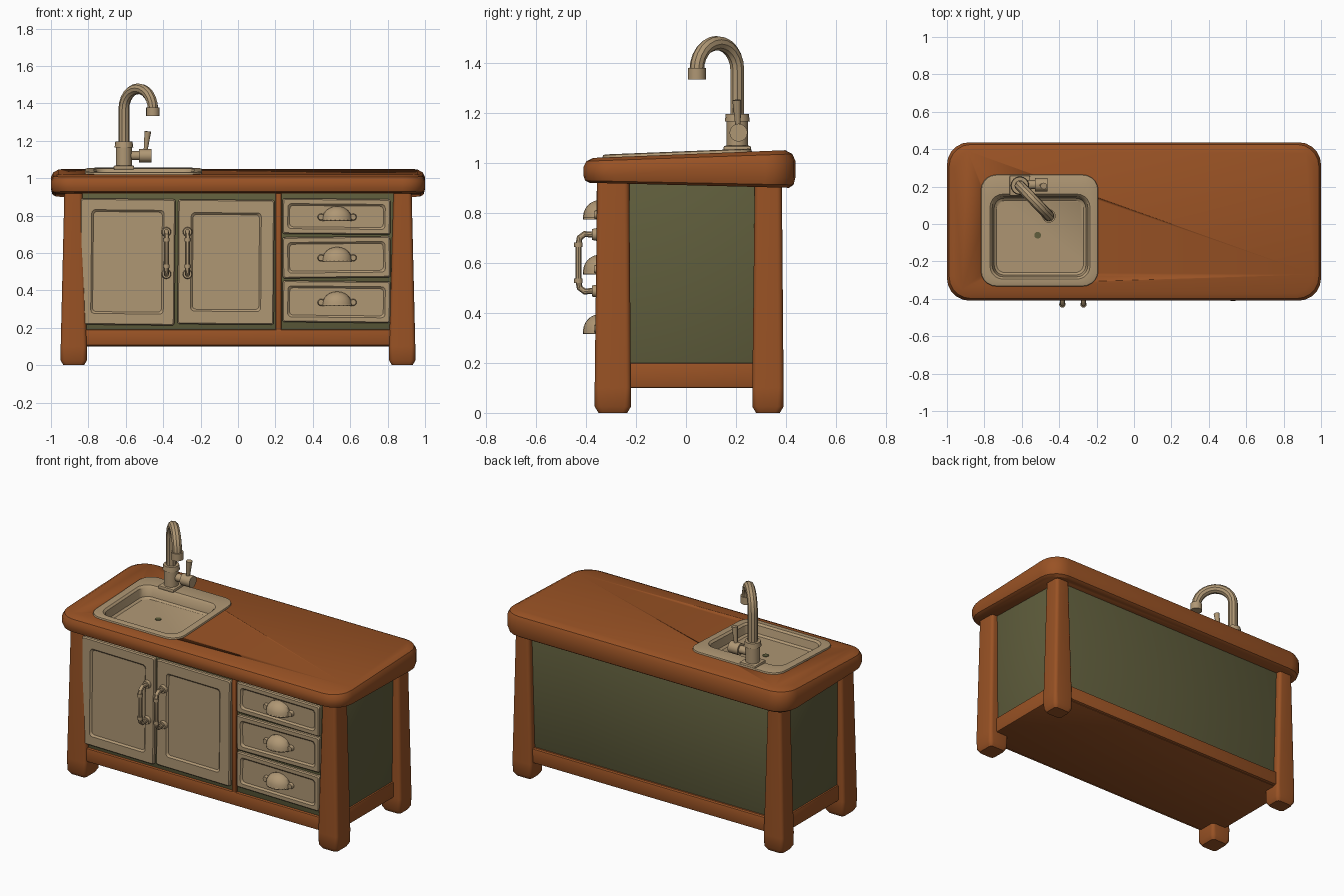
import bpy, bmesh
from math import sin, cos, pi, radians
from mathutils import Matrix, Vector

cube = bpy.data.objects.get("Cube")
if cube:
    bpy.data.objects.remove(cube)


def material(name, rgb):
    m = bpy.data.materials.new(name)
    m.use_nodes = True
    m.diffuse_color = (*rgb, 1)
    bsdf = m.node_tree.nodes["Principled BSDF"]
    bsdf.inputs["Base Color"].default_value = (*rgb, 1)
    bsdf.inputs["Roughness"].default_value = 0.7
    return m


WOOD = material("warm wood", (0.32, 0.085, 0.018))
CREAM = material("cream beige", (0.43, 0.31, 0.175))
OLIVE = material("olive green", (0.115, 0.11, 0.045))
UPRIGHT = Matrix.Rotation(pi / 2, 4, "X")   # local z becomes the front direction


def finish(name, bm, mat, matrix=Matrix()):
    bm.transform(matrix)
    bmesh.ops.recalc_face_normals(bm, faces=bm.faces)
    mesh = bpy.data.meshes.new(name)
    bm.to_mesh(mesh)
    bm.free()
    mesh.materials.append(mat)
    ob = bpy.data.objects.new(name, mesh)
    bpy.context.collection.objects.link(ob)
    bpy.ops.object.select_all(action="DESELECT")
    ob.select_set(True)
    bpy.context.view_layer.objects.active = ob
    bpy.ops.object.shade_smooth_by_angle(angle=radians(35))
    return ob


def loft(name, loops, mat, matrix=Matrix(), close_start=True):
    """Skin rounded rectangles (x0, x1, y0, y1, z, radius, slope along y)."""
    bm = bmesh.new()
    rings = []
    for x0, x1, y0, y1, z, r, slope in loops:
        ring = []
        corners = [(x1 - r, y1 - r), (x0 + r, y1 - r), (x0 + r, y0 + r), (x1 - r, y0 + r)]
        for q, (cx, cy) in enumerate(corners):
            for i in range(6):
                a = (q + i / 5) * pi / 2
                y = cy + r * sin(a)
                ring.append(bm.verts.new((cx + r * cos(a), y, z + slope * y)))
        rings.append(ring)
    for a, b in zip(rings, rings[1:]):
        for i in range(len(a)):
            j = (i + 1) % len(a)
            bm.faces.new((a[i], a[j], b[j], b[i]))
    bm.faces.new(rings[-1])
    if close_start:
        bm.faces.new(rings[0])
    return finish(name, bm, mat, matrix)


def inset(rect, d, z, r, slope=0):
    x0, x1, y0, y1 = rect
    return (x0 + d, x1 - d, y0 + d, y1 - d, z, r, slope)


def box(name, x0, x1, y0, y1, z0, z1, mat, bevel=0.008):
    bm = bmesh.new()
    bmesh.ops.create_cube(bm, size=1)
    size = Matrix.Diagonal((x1 - x0, y1 - y0, z1 - z0, 1))
    move = Matrix.Translation(((x0 + x1) / 2, (y0 + y1) / 2, (z0 + z1) / 2))
    bm.transform(move @ size)
    bmesh.ops.bevel(bm, geom=bm.edges[:], offset=bevel, segments=2, affect="EDGES", profile=0.5)
    return finish(name, bm, mat)


def rod(name, a, b, r1, r2, mat, sides=16):
    a, b = Vector(a), Vector(b)
    bm = bmesh.new()
    bmesh.ops.create_cone(bm, cap_ends=True, segments=sides, radius1=r1, radius2=r2, depth=(b - a).length)
    turn = (b - a).to_track_quat("Z", "Y").to_matrix().to_4x4()
    return finish(name, bm, mat, Matrix.Translation((a + b) / 2) @ turn)


def tube(name, points, radius, mat):
    curve = bpy.data.curves.new(name, "CURVE")
    curve.dimensions = "3D"
    curve.bevel_depth = radius
    curve.bevel_resolution = 3
    curve.use_fill_caps = True
    spline = curve.splines.new("POLY")
    spline.points.add(len(points) - 1)
    for p, co in zip(spline.points, points):
        p.co = (*co, 1)
    temp = bpy.data.objects.new(name + "_path", curve)
    bpy.context.collection.objects.link(temp)
    mesh = temp.evaluated_get(bpy.context.evaluated_depsgraph_get()).to_mesh()
    bm = bmesh.new()
    bm.from_mesh(mesh)
    bpy.data.objects.remove(temp)
    return finish(name, bm, mat)


# Cabinet body, base tray and divider
box("cabinet_body", -0.9, 0.89, -0.335, 0.35, 0.15, 0.93, OLIVE)
box("base_tray", -0.91, 0.9, -0.335, 0.355, 0.1, 0.2, WOOD)
box("front_rail", -0.85, 0.84, -0.352, -0.3, 0.105, 0.19, WOOD)
box("back_rail", -0.85, 0.84, 0.3, 0.372, 0.105, 0.195, WOOD)
box("divider_post", 0.2, 0.232, -0.35, -0.3, 0.18, 0.93, WOOD)

# Tapered legs
for side, sx in (("right", -1), ("left", 1)):
    for end, y0, y1 in (("front", -0.365, -0.22), ("back", 0.265, 0.39)):
        xa, xb = sorted((sx * 0.808, sx * 0.948))
        xc, xd = sorted((sx * 0.832, sx * 0.928))
        foot = (xa, xb, y0, y1)
        loft(f"{side}_{end}_leg", [
            inset(foot, 0.015, 0, 0.02), inset(foot, 0, 0.025, 0.025), inset(foot, 0, 0.1, 0.02),
            (xc, xd, y0 + 0.01, y1 - 0.007, 0.94, 0.02, 0)], WOOD)

# Countertop, sloping gently up to the back
TOP = (-1, 1, -0.41, 0.437)
counter = loft("countertop", [
    inset(TOP, 0.025, 0.91, 0.1, -0.025), inset(TOP, 0.007, 0.92, 0.12, -0.02),
    inset(TOP, 0, 0.945, 0.12, -0.01), inset(TOP, 0, 0.995, 0.12, 0.03),
    inset(TOP, 0.012, 1.02, 0.115, 0.035), inset(TOP, 0.04, 1.034, 0.1, 0.04)], WOOD)

# Hole for the basin
HOLE = (-0.78, -0.22, -0.31, 0.17)
cutter = loft("basin_cutter", [inset(HOLE, 0, 0.955, 0.07), inset(HOLE, 0, 1.15, 0.07)], WOOD)
cutter.hide_render = True
cutter.hide_viewport = True
cut = counter.modifiers.new("basin_hole", "BOOLEAN")
cut.operation = "DIFFERENCE"
cut.solver = "EXACT"
cut.object = cutter

# Sink rim and basin
RIM, BOWL = (-0.82, -0.19, -0.335, 0.265), (-0.77, -0.235, -0.295, 0.16)
loft("sink", [
    inset(RIM, 0, 1.03, 0.085, 0.04), inset(RIM, 0.004, 1.043, 0.08, 0.04),
    inset(RIM, 0.012, 1.046, 0.075, 0.04), inset(BOWL, 0, 1.045, 0.07, 0.04),
    inset(BOWL, 0.012, 1.034, 0.06, 0.04), inset(BOWL, 0.022, 0.985, 0.055, 0.03),
    inset(BOWL, 0.035, 0.975, 0.045, 0.03)], CREAM, close_start=False)
rod("sink_drain", (-0.515, -0.06, 0.968), (-0.515, -0.06, 0.977), 0.018, 0.018, OLIVE)


def fronted_panel(name, rect, border, turn=0):
    """Door or drawer front with a recessed field."""
    x0, x1, z0, z1 = rect
    mid = Matrix.Translation(((x0 + x1) / 2, 0, (z0 + z1) / 2))
    spin = mid @ Matrix.Rotation(radians(turn), 4, "Y") @ mid.inverted()
    loft(name, [
        inset(rect, 0, 0.32, 0.012), inset(rect, 0, 0.35, 0.012), inset(rect, 0.006, 0.357, 0.01),
        inset(rect, border, 0.357, 0.02), inset(rect, border + 0.01, 0.347, 0.02)],
        CREAM, spin @ UPRIGHT)


# Doors with bar handles
fronted_panel("right_door", (-0.845, -0.337, 0.215, 0.89), 0.06, 0.6)
fronted_panel("left_door", (-0.322, 0.193, 0.218, 0.885), 0.07, 0.4)
for name, x in (("right_door_handle", -0.383), ("left_door_handle", -0.27)):
    tube(name, [(x, -0.35, 0.49), (x, -0.405, 0.485), (x, -0.425, 0.5), (x, -0.43, 0.53),
                (x, -0.43, 0.67), (x, -0.425, 0.7), (x, -0.405, 0.715), (x, -0.35, 0.71)], 0.013, CREAM)
    for end, z in (("lower", 0.487), ("upper", 0.713)):
        rod(f"{name}_{end}_mount", (x, -0.35, z), (x, -0.375, z), 0.027, 0.022, CREAM)
        rod(f"{name}_{end}_collar", (x, -0.43, 0.6 + (z - 0.6) * 0.55),
            (x, -0.43, 0.6 + (z - 0.6) * 0.72), 0.017, 0.017, CREAM)

# Drawers with cup pulls
for name, z0, z1, turn in (("upper", 0.7, 0.89, 0.5), ("middle", 0.467, 0.687, -0.6), ("lower", 0.228, 0.45, 0.6)):
    fronted_panel(f"{name}_drawer", (0.238, 0.815, z0, z1), 0.028, turn)
    zc = (z0 + z1) / 2 - 0.015
    bm = bmesh.new()
    bmesh.ops.create_uvsphere(bm, u_segments=20, v_segments=12, radius=1)
    for normal in ((0, 0, -1), (0, 1, 0)):
        bmesh.ops.bisect_plane(bm, geom=bm.verts[:] + bm.edges[:] + bm.faces[:],
                               plane_co=(0, 0, 0), plane_no=normal, clear_outer=True)
    place = Matrix.Translation((0.53, -0.347, zc)) @ Matrix.Diagonal((0.08, 0.065, 0.07, 1))
    cup = finish(f"{name}_cup_pull", bm, CREAM, place)
    cup.modifiers.new("thickness", "SOLIDIFY").thickness = 0.008
    for side, sx in (("right", -1), ("left", 1)):
        x = 0.53 + sx * 0.086
        rod(f"{name}_pull_{side}_ear", (x, -0.345, zc + 0.012), (x, -0.366, zc + 0.012), 0.019, 0.015, CREAM)

# Tap body and swan neck
BASE, REACH = Vector((-0.61, 0.205, 0)), Vector((0.155, -0.162, 0))


def neck(t, z):
    return BASE + REACH * t + Vector((0, 0, z))


box("tap_base_plate", -0.665, -0.555, 0.15, 0.26, 1.045, 1.068, CREAM)
rod("tap_body", neck(0, 1.06), neck(0, 1.17), 0.043, 0.043, CREAM)
rod("tap_collar", neck(0, 1.165), neck(0, 1.195), 0.05, 0.046, CREAM)
arc = [neck(0.5 - 0.5 * cos(i * pi / 12), 1.37 + 0.108 * sin(i * pi / 12)) for i in range(13)]
tube("tap_neck", [neck(0, 1.18)] + arc + [neck(1, 1.34)], 0.029, CREAM)
rod("tap_nozzle", neck(1, 1.332), neck(1, 1.378), 0.036, 0.036, CREAM)

# Tap valve and lever
rod("tap_valve_stem", (-0.6, 0.21, 1.12), (-0.52, 0.21, 1.12), 0.024, 0.024, CREAM)
rod("tap_valve_knob", (-0.53, 0.21, 1.12), (-0.462, 0.21, 1.12), 0.036, 0.036, CREAM)
rod("tap_lever", (-0.495, 0.208, 1.14), (-0.482, 0.203, 1.25), 0.01, 0.018, CREAM, 12)
